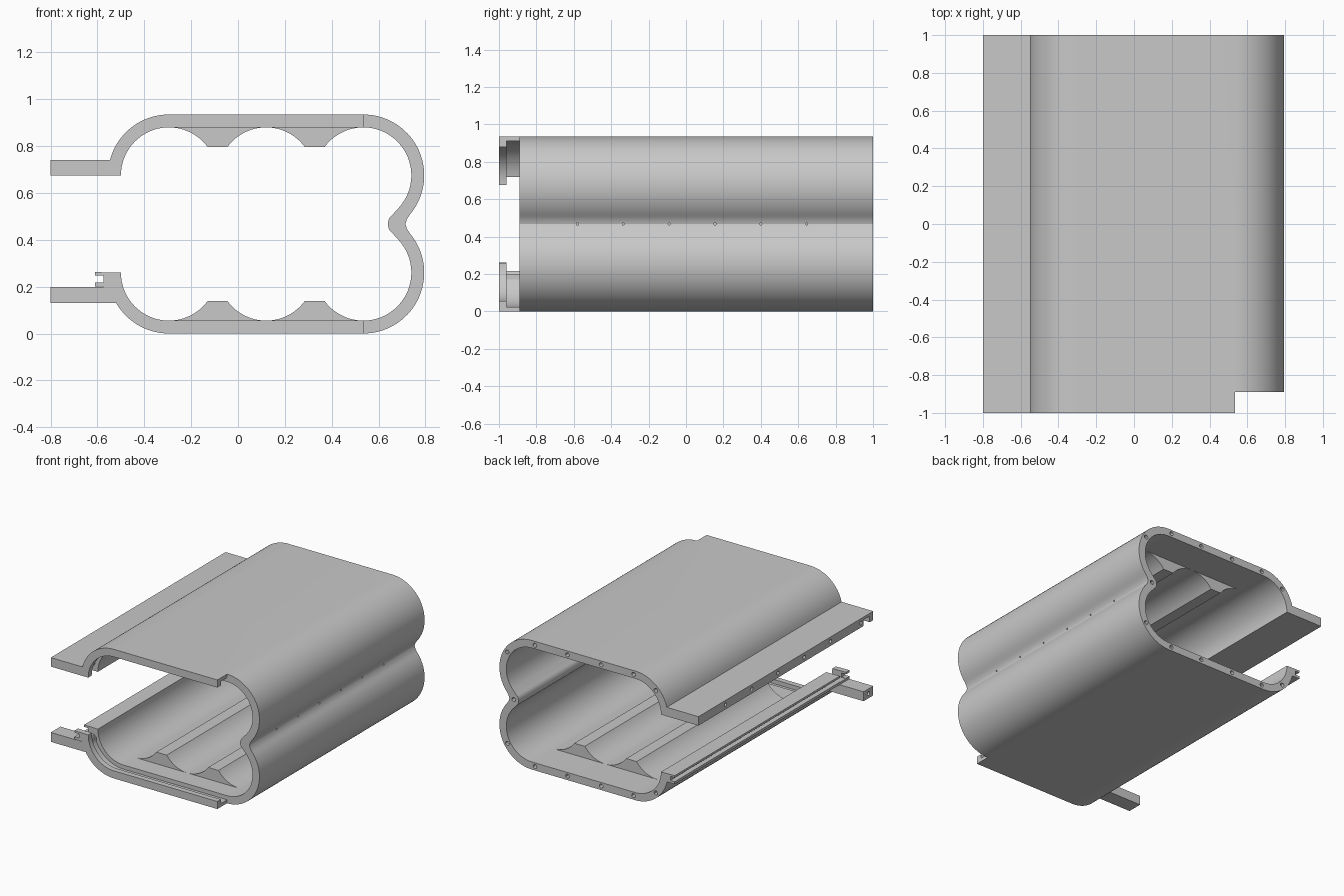
import bpy
import bmesh
from math import cos, sin, radians
from mathutils import Matrix, Vector

if "Cube" in bpy.data.objects:
    bpy.data.objects.remove(bpy.data.objects["Cube"], do_unlink=True)

grey = bpy.data.materials.new("plain grey")
grey.use_nodes = True
GREY = (0.58, 0.58, 0.58, 1)
grey.diffuse_color = GREY
grey.node_tree.nodes["Principled BSDF"].inputs["Base Color"].default_value = GREY

HEIGHT = 0.935
LEFT_X, RIGHT_X = -0.295, 0.535      # centres of the rounded corners
CELL_Z = 0.675                       # height of the upper centres
OUTER, INNER, SLOT = 0.26, 0.205, 0.235
FRONT_LIP, FRONT = -0.96, -0.89


def arc(cx, cz, r, start, end, steps=16):
    return [(cx + r * cos(radians(start + (end - start) * i / steps)),
             cz + r * sin(radians(start + (end - start) * i / steps)))
            for i in range(steps + 1)]


def flip(points):
    """Mirror a path about mid height, reversing its direction."""
    return [(x, HEIGHT - z) for x, z in reversed(points)]


def finish(name, bm):
    bmesh.ops.recalc_face_normals(bm, faces=bm.faces)
    mesh = bpy.data.meshes.new(name)
    bm.to_mesh(mesh)
    bm.free()
    mesh.materials.append(grey)
    obj = bpy.data.objects.new(name, mesh)
    bpy.context.collection.objects.link(obj)
    return obj


def extrude(name, outline, y0, y1):
    """Extrude an x-z outline along y into a closed solid."""
    bm = bmesh.new()
    near = [bm.verts.new((x, y0, z)) for x, z in outline]
    far = [bm.verts.new((x, y1, z)) for x, z in outline]
    bm.faces.new(near)
    bm.faces.new(far[::-1])
    for i in range(len(near)):
        bm.faces.new((near[i - 1], far[i - 1], far[i], near[i]))
    return finish(name, bm)


def box(x0, x1, z0, z1):
    return [(x0, z0), (x1, z0), (x1, z1), (x0, z1)]


def select_only(obj):
    bpy.ops.object.select_all(action="DESELECT")
    obj.select_set(True)
    bpy.context.view_layer.objects.active = obj


def cut(target, cutter):
    select_only(target)
    mod = target.modifiers.new("cut", "BOOLEAN")
    mod.operation, mod.solver, mod.object = "DIFFERENCE", "EXACT", cutter
    bpy.ops.object.modifier_apply(modifier=mod.name)
    bpy.data.objects.remove(cutter, do_unlink=True)


def smooth(obj):
    select_only(obj)
    bpy.ops.object.shade_smooth_by_angle(angle=radians(30))


def drills(name, centres, direction, radius, depth):
    """A set of short cylinders used as hole cutters."""
    bm = bmesh.new()
    turn = Vector(direction).to_track_quat("Z", "Y").to_matrix().to_4x4()
    for c in centres:
        bmesh.ops.create_cone(bm, cap_ends=True, segments=12, radius1=radius,
                              radius2=radius, depth=depth,
                              matrix=Matrix.Translation(c) @ turn)
    return finish(name, bm)


# Shell cross-section: outer wall, dent on the right, lower rail with groove
outer_right = arc(RIGHT_X, CELL_Z, OUTER, 90, -40, 28) + [(0.721, 0.488)]
inner_right = arc(RIGHT_X, CELL_Z, INNER, -46, 90, 28)
inner_bulge = arc(0.69, HEIGHT / 2, 0.05, 235, 125, 10)
outline = [(-0.8, 0.675), (-0.8, 0.74)]
outline += arc(LEFT_X, CELL_Z, OUTER, 165.5, 90)
outline += outer_right + [(0.715, HEIGHT / 2)] + flip(outer_right)
outline += arc(LEFT_X, HEIGHT - CELL_Z, OUTER, 270, 193.5)
outline += [(-0.61, 0.2), (-0.61, 0.218), (-0.575, 0.218),
            (-0.575, 0.247), (-0.61, 0.247), (-0.61, 0.262)]
outline += arc(LEFT_X, HEIGHT - CELL_Z, INNER, 180, 270)
outline += flip(inner_right) + inner_bulge + inner_right
outline += arc(LEFT_X, CELL_Z, INNER, 90, 180)
shell = extrude("shell", outline, -1, 1)

# Open front corner and the slot for a sliding panel
cut(shell, extrude("corner_cutter", box(RIGHT_X, 1, -0.1, 1.1), -1.1, FRONT))
slot_top = arc(LEFT_X, CELL_Z, SLOT, 90, 169)
slot_top = [(0.6, CELL_Z + SLOT)] + slot_top + [(-0.9, slot_top[-1][1])]
cut(shell, extrude("slot_cutter", slot_top + flip(slot_top), FRONT_LIP, FRONT))

# Screw holes in the back end
upper = [(x, CELL_Z + 0.232) for x in (0.51, 0.25, -0.02, -0.28)]
upper += arc(LEFT_X, CELL_Z, 0.232, 135, 135, 1)[:1]
upper += arc(RIGHT_X, CELL_Z, 0.232, 32, 32, 1)[:1]
holes = upper + flip(upper) + [(0.68, HEIGHT / 2)]
cut(shell, drills("back_drills", [(x, 1, z) for x, z in holes],
                  (0, 1, 0), 0.015, 0.16))

# Screw holes along the upper flange and pin holes in the dent
cut(shell, drills("flange_drills",
                  [(-0.8, y, 0.708) for y in (0.69, 0.39, 0.09, -0.21, -0.51, -0.86)],
                  (1, 0, 0), 0.014, 0.12))
cut(shell, drills("dent_drills",
                  [(0.72, -0.58 + 0.245 * i, HEIGHT / 2) for i in range(6)],
                  (1, 0, 0), 0.006, 0.06))
smooth(shell)

# Short lower arm at the front
arm = extrude("lower_front_arm", box(-0.8, -0.512, 0.13, 0.198), -1, FRONT)
cut(arm, drills("arm_drill", [(-0.8, -0.945, 0.165)], (1, 0, 0), 0.014, 0.12))

# Cradle ribs between neighbouring round cells, above and below
MID_X = (LEFT_X + RIGHT_X) / 2
for side, (xa, xb) in {"right": (LEFT_X, MID_X), "left": (MID_X, RIGHT_X)}.items():
    rib = [(xa, 0.89)] + arc(xa, CELL_Z, INNER, 90, 36, 12)
    rib += arc(xb, CELL_Z, INNER, 144, 90, 12) + [(xb, 0.89)]
    smooth(extrude("upper_rib_" + side, rib, -0.75, 0.75))
    smooth(extrude("lower_rib_" + side, flip(rib), -0.75, 0.75))
